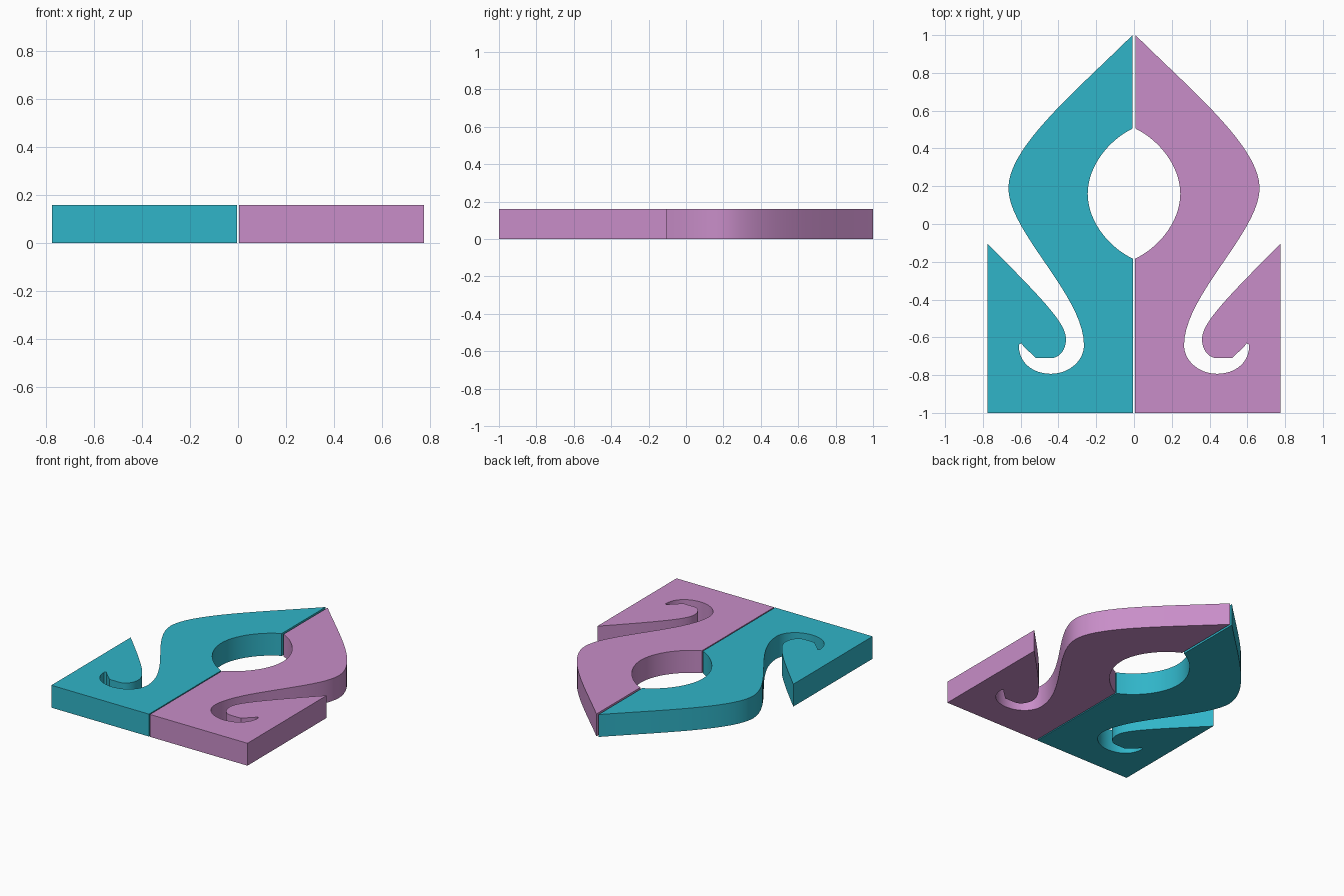
import bpy, bmesh
from mathutils import Vector
from mathutils.geometry import interpolate_bezier

if "Cube" in bpy.data.objects:
    bpy.data.objects.remove(bpy.data.objects["Cube"])

HEIGHT = 0.16

# Outline of the right half, seen from above: 2D points are straight corners,
# 6-value entries are curves (control, control, end)
OUTLINE = [
    (0.008, 1.0),
    (0.30, 0.71, 0.665, 0.41, 0.665, 0.19),         # outer shoulder
    (0.665, -0.04, 0.265, -0.38, 0.265, -0.64),     # waist
    (0.265, -0.73, 0.35, -0.793, 0.44, -0.793),     # outer side of hook slot
    (0.53, -0.793, 0.61, -0.74, 0.61, -0.64),
    (0.597, -0.63),
    (0.575, -0.665, 0.545, -0.68, 0.52, -0.71),     # inner side of hook slot
    (0.44, -0.71),
    (0.39, -0.71, 0.36, -0.66, 0.36, -0.61),
    (0.36, -0.53, 0.46, -0.42, 0.775, -0.105),
    (0.775, -1.0),
    (0.004, -1.0),
    (0.004, -0.185),
    (0.14, -0.12, 0.245, 0.02, 0.245, 0.16),        # half of the centre opening
    (0.245, 0.30, 0.14, 0.44, 0.008, 0.505),
]


def sample(outline, steps=20):
    pts = []
    for seg in outline:
        if len(seg) == 2:
            pts.append(Vector((*seg, 0)))
        else:
            a, b, c = (Vector((seg[i], seg[i + 1], 0)) for i in (0, 2, 4))
            pts += interpolate_bezier(pts[-1], a, b, c, steps)[1:]
    return pts


def half(name, side, color):
    bm = bmesh.new()
    face = bm.faces.new([bm.verts.new((p.x * side, p.y, 0)) for p in sample(OUTLINE)])
    ext = bmesh.ops.extrude_face_region(bm, geom=[face])
    top = [v for v in ext["geom"] if isinstance(v, bmesh.types.BMVert)]
    bmesh.ops.translate(bm, verts=top, vec=(0, 0, HEIGHT))
    caps = [f for f in bm.faces if len(f.verts) > 4]
    bmesh.ops.triangulate(bm, faces=caps)
    bmesh.ops.recalc_face_normals(bm, faces=bm.faces)
    mesh = bpy.data.meshes.new(name)
    bm.to_mesh(mesh)
    bm.free()
    mat = bpy.data.materials.new(name + "_color")
    mat.diffuse_color = color
    mat.use_nodes = True
    mat.node_tree.nodes["Principled BSDF"].inputs["Base Color"].default_value = mat.diffuse_color
    mesh.materials.append(mat)
    obj = bpy.data.objects.new(name, mesh)
    bpy.context.collection.objects.link(obj)
    bpy.ops.object.select_all(action='DESELECT')
    obj.select_set(True)
    bpy.context.view_layer.objects.active = obj
    bpy.ops.object.shade_smooth_by_angle(angle=0.5)


# Mirrored plates
half("right_plate", 1, (0.58, 0.27, 0.58, 1))
half("left_plate", -1, (0.03, 0.46, 0.58, 1))
